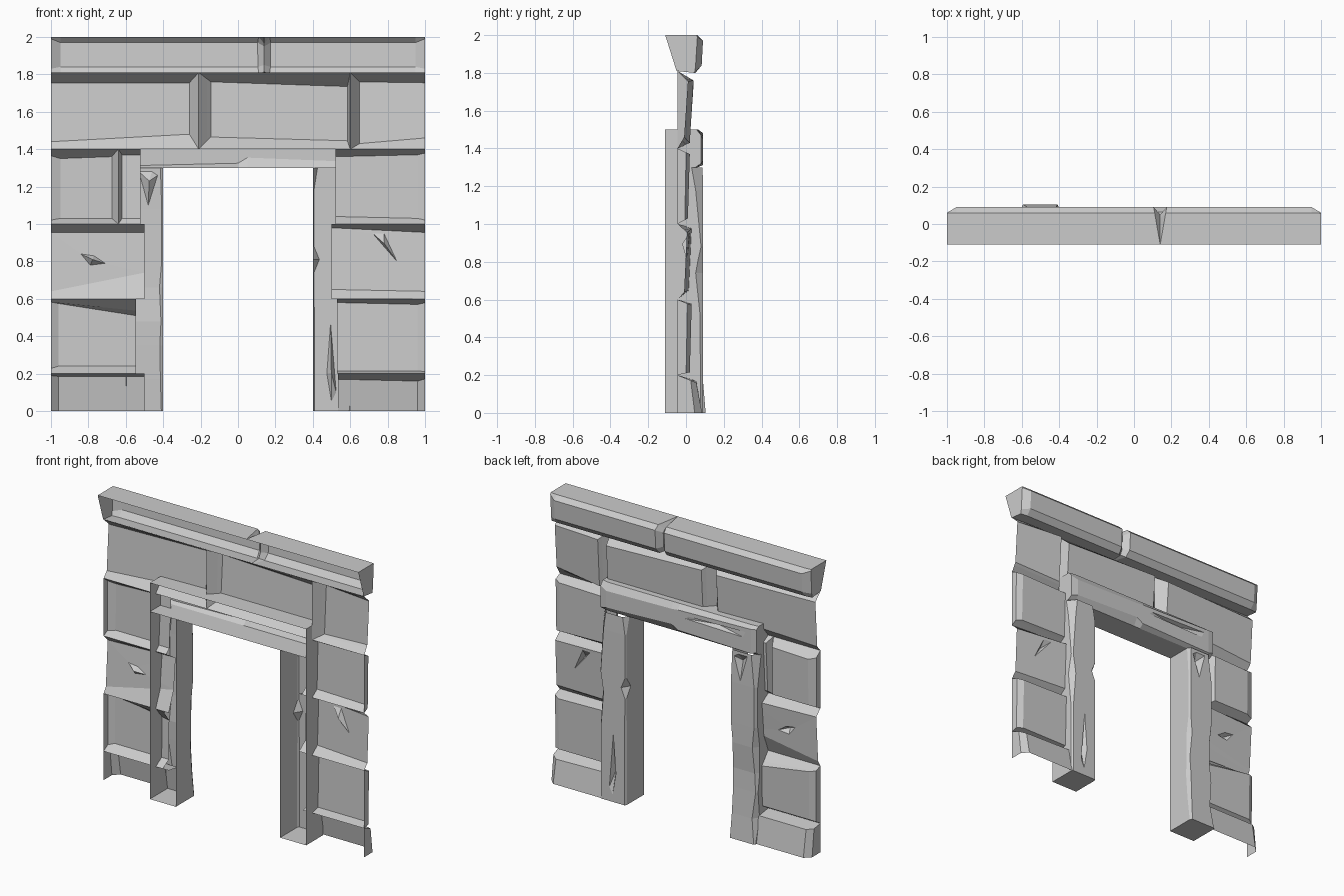
import bpy, bmesh
from mathutils import Vector

cube = bpy.data.objects.get("Cube")
if cube:
    bpy.data.objects.remove(cube)

STONE = (0.6, 0.6, 0.6, 1)
stone = bpy.data.materials.new("grey_stone")
stone.use_nodes = True
stone.diffuse_color = STONE
stone.node_tree.nodes["Principled BSDF"].inputs["Base Color"].default_value = STONE
GROOVE = -0.045   # depth of the joints between wall blocks
FRONT = -0.11     # open front edge of frame and beam
RIM = 0.7         # share of a block's depth taken by its straight outer end


def finish(bm, name):
    bmesh.ops.remove_doubles(bm, verts=bm.verts, dist=0.0005)
    bmesh.ops.recalc_face_normals(bm, faces=bm.faces)
    mesh = bpy.data.meshes.new(name)
    bm.to_mesh(mesh)
    bm.free()
    mesh.materials.append(stone)
    bpy.context.collection.objects.link(bpy.data.objects.new(name, mesh))


def panel(bm, quad, chip=None):
    """One stone face, optionally with a four-sided gouge; chip = (x, z) points."""
    if not chip:
        bm.faces.new(quad)
        return
    a, b, _, d = (v.co for v in quad)
    n = (b - a).cross(d - a)
    pts = [Vector((x, a.y - (n.x * (x - a.x) + n.z * (z - a.z)) / n.y, z)) for x, z in chip]
    rim = [bm.verts.new(p) for p in pts]
    pit = bm.verts.new(sum(pts, Vector()) / 4 - Vector((0, 0.035, 0)))
    for i in range(4):
        j = (i + 1) % 4
        bm.faces.new((quad[i], quad[j], rim[j], rim[i]))
        bm.faces.new((rim[i], rim[j], pit))


def block(name, x0, x1, z0, z1, yb, yt, sides, bottom, top, chip=None):
    """Open-fronted wall block; bevels run left to right, zero leaves that side open."""
    l, r = sides
    # unbevelled outer ends lean forward
    dl = 0.03 if x0 == -1 and not l else 0
    dr = 0.03 if x1 == 1 and not r else 0
    corners = ((x0, z0, l, bottom[0], yb - dl), (x1, z0, -r, bottom[1], yb - dr),
               (x1, z1, -r, -top[1], yt - dr), (x0, z1, l, -top[0], yt - dl))
    bm = bmesh.new()
    outer = [bm.verts.new((x, GROOVE, z)) for x, z, *_ in corners]
    rim = [bm.verts.new((x if abs(x) == 1 else x + RIM * dx,
                         GROOVE + RIM * (y - GROOVE), z + RIM * dz))
           for x, z, dx, dz, y in corners]
    inner = [bm.verts.new((x + dx, y, z + dz)) for x, z, dx, dz, y in corners]
    panel(bm, inner, chip)
    for i, size in enumerate((bottom[0], r, top[0], l)):
        j = (i + 1) % 4
        if size:
            bm.faces.new((outer[i], outer[j], rim[j], rim[i]))
            bm.faces.new((rim[i], rim[j], inner[j], inner[i]))
    finish(bm, name)


def loft(name, rings, caps, chips={}):
    """Skin open profiles; chips maps (segment, strip) to gouge points."""
    bm = bmesh.new()
    rings = [[bm.verts.new(p) for p in ring] for ring in rings]
    for s, (lo, hi) in enumerate(zip(rings, rings[1:])):
        for k in range(len(lo) - 1):
            panel(bm, (lo[k], lo[k + 1], hi[k + 1], hi[k]), chips.get((s, k)))
    for end in caps:
        bm.faces.new(rings[end])
    finish(bm, name)


# Wall courses: name, x0, x1, z0, z1, back depth bottom/top, side/bottom/top bevels, gouge
left_chip = [(-0.79, 0.78), (-0.71, 0.79), (-0.77, 0.83), (-0.84, 0.84)]
right_chip = [(0.78, 0.88), (0.85, 0.8), (0.78, 0.95), (0.72, 0.95)]
for row in (
    ("left_base_block", -1, -0.5, 0, 0.2, 0.085, 0.055, (0.04, 0), (0, 0), (0.015, 0.015)),
    ("left_second_block", -1, -0.545, 0.2, 0.6, 0.02, 0.025, (0.04, 0), (0.04, 0.04), (0.025, 0.09)),
    ("left_third_block", -1, -0.5, 0.6, 1, 0.01, 0.03, (0, 0), (0.04, 0.14), (0.045, 0.045), left_chip),
    ("left_fourth_block", -1, -0.64, 1, 1.4, 0.015, 0.02, (0.05, 0.035), (0.03, 0.03), (0.05, 0.04)),
    ("left_filler_block", -0.64, -0.52, 1, 1.4, -0.01, 0.01, (0.02, 0), (0.03, 0.03), (0.03, 0.03)),
    ("right_base_block", 0.535, 1, 0, 0.2, 0.085, 0.055, (0, 0.04), (0, 0), (0.03, 0.04)),
    ("right_second_block", 0.53, 1, 0.2, 0.6, 0.02, 0.03, (0, 0.04), (0.015, 0.015), (0.02, 0.03)),
    ("right_third_block", 0.5, 1, 0.6, 1, 0.02, 0.035, (0, 0), (0.05, 0.04), (0.02, 0.045), right_chip),
    ("right_fourth_block", 0.52, 1, 1, 1.4, 0.01, 0.02, (0, 0.04), (0.04, 0.03), (0.04, 0.03)),
    ("left_upper_block", -1, -0.21, 1.4, 1.81, 0.02, 0.04, (0, 0.05), (0.04, 0.08), (0.055, 0.055)),
    ("middle_upper_block", -0.21, 0.6, 1.4, 1.81, 0.02, 0.04, (0.065, 0.015), (0.065, 0.045), (0.05, 0.075)),
    ("right_upper_block", 0.6, 1, 1.4, 1.81, 0.02, 0.04, (0.05, 0), (0.03, 0.06), (0.05, 0.055)),
):
    block(*row)


# Door posts: each row is height, inner chamfer, outer chamfer, back depth
def post(name, side, rows, chips={}):
    rings = []
    for z, ci, co, y in rows:
        prof = ((0.6, FRONT), (0.6, y - co * 1.3), (0.6 - co, y), (0.4 + ci, y),
                (0.4, y - ci * 1.6), (0.4, FRONT))
        rings.append([(side * x, py, z) for x, py in prof])
    loft(name, rings, [0], chips)


post("left_post", -1, ((0, 0.01, 0.008, 0.104), (0.17, 0.015, 0.03, 0.09), (0.35, 0.018, 0.01, 0.08),
                       (0.48, 0.012, 0.02, 0.075), (0.66, 0.02, 0.03, 0.088), (0.8, 0.008, 0.015, 0.09),
                       (1.08, 0.008, 0.015, 0.09), (1.3, 0.015, 0.04, 0.085)),
     {(6, 2): [(-0.48, 1.1), (-0.43, 1.26), (-0.46, 1.28), (-0.53, 1.28)]})
post("right_post", 1, ((0, 0.008, 0.01, 0.09), (0.52, 0.008, 0.012, 0.09), (0.74, 0.006, 0.03, 0.09),
                       (0.81, 0.035, 0.02, 0.09), (0.88, 0.006, 0.008, 0.09), (1.18, 0.006, 0.03, 0.09),
                       (1.3, 0.025, 0.045, 0.088)),
     {(0, 2): [(0.525, 0.1), (0.5, 0.05), (0.475, 0.2), (0.495, 0.47)]})

# Lintel: each row is position, back depth, top bevel, bottom bevel
rings = []
for x, y, top, low in ((-0.6, 0.085, 0.015, 0.025), (-0.56, 0.09, 0.02, 0.012),
                       (0, 0.09, 0.035, 0.025), (0.05, 0.09, 0.04, 0.055),
                       (0.55, 0.09, 0.05, 0.035), (0.6, 0.08, 0.03, 0.02)):
    rings.append([(x, FRONT, 1.5), (x, y - 0.025, 1.5), (x, y, 1.5 - top),
                  (x, y, 1.3 + low), (x, y - 0.03, 1.3), (x, FRONT, 1.3)])
loft("lintel", rings, [0, -1],
     {(1, 2): [(-0.52, 1.45), (-0.5, 1.41), (-0.06, 1.42), (-0.08, 1.44)]})

# Top beam with worn ends and a V-shaped crack across its back and top
full = ((FRONT, 2), (0.06, 2), (0.09, 1.97), (0.083, 1.84), (0.05, 1.8), (-0.05, 1.81))
worn = ((FRONT, 2), (0.058, 2), (0.06, 1.99), (0.05, 1.83), (0.045, 1.8), (-0.05, 1.81))
crack = ((FRONT, 2), (0.03, 1.965), (0.05, 1.95), (0.045, 1.85), (0.03, 1.815), (-0.05, 1.81))
stations = ((-1, 0, worn), (-0.95, 0, full), (0.14, -0.035, full), (0.14, 0, crack),
            (0.14, 0.035, full), (0.95, 0, full), (1, 0, worn))
# crack sides spread towards the back
loft("top_beam", [[(x + spread * (y - FRONT) / 0.2, y, z) for y, z in prof]
                  for x, spread, prof in stations], [0, -1])
